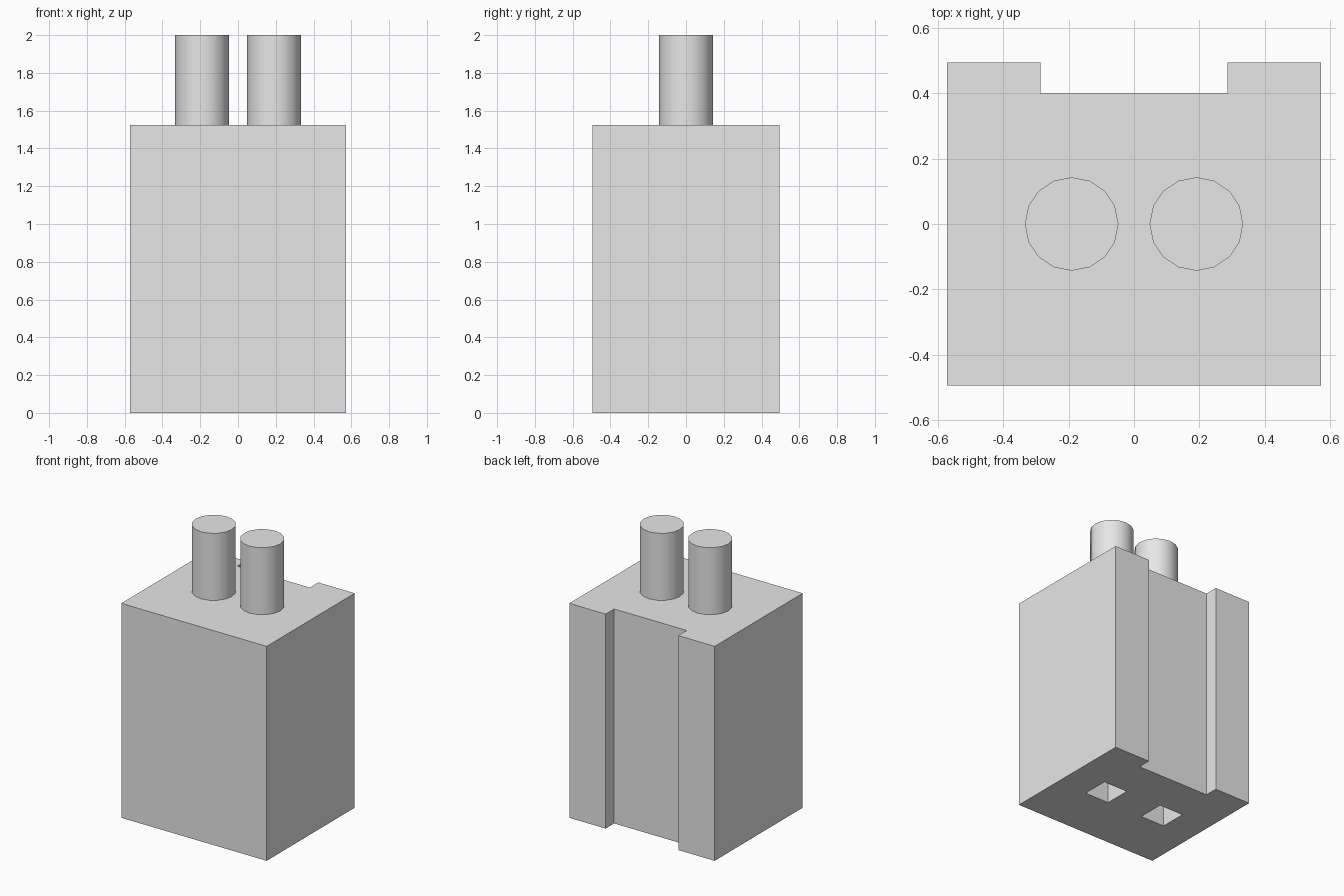
import bpy
import bmesh
from math import radians

if "Cube" in bpy.data.objects:
    bpy.data.objects.remove(bpy.data.objects["Cube"])

UNIT = 2 / 21
HALF_W, HALF_D, HEIGHT = 6 * UNIT, 0.494, 16 * UNIT
NOTCH_W, NOTCH_Y = 3 * UNIT, HALF_D - UNIT
PEG_X, PEG_R, PEG_H = 2 * UNIT, 1.5 * UNIT, 5 * UNIT
SOCKET_X, SOCKET_SIZE, SOCKET_DEPTH = 2.5 * UNIT, 2 * UNIT, 5 * UNIT

grey = bpy.data.materials.new("light_grey")
grey.use_nodes = True
grey.diffuse_color = (0.8, 0.8, 0.8, 1)
bsdf = next(n for n in grey.node_tree.nodes if n.type == "BSDF_PRINCIPLED")
bsdf.inputs["Base Color"].default_value = (0.8, 0.8, 0.8, 1)


def extrude_profile(name, points, height):
    """Raise a flat outline from the ground into a prism."""
    bm = bmesh.new()
    face = bm.faces.new([bm.verts.new((x, y, 0)) for x, y in points])
    top = bmesh.ops.extrude_face_region(bm, geom=[face])["geom"]
    verts = [v for v in top if isinstance(v, bmesh.types.BMVert)]
    bmesh.ops.translate(bm, verts=verts, vec=(0, 0, height))
    bmesh.ops.recalc_face_normals(bm, faces=bm.faces)
    mesh = bpy.data.meshes.new(name)
    bm.to_mesh(mesh)
    bm.free()
    obj = bpy.data.objects.new(name, mesh)
    bpy.context.collection.objects.link(obj)
    return obj


# Body block with a full-height channel in the back
half = [(HALF_W, -HALF_D), (HALF_W, HALF_D), (NOTCH_W, HALF_D), (NOTCH_W, NOTCH_Y)]
body = extrude_profile("body", half + [(-x, y) for x, y in reversed(half)], HEIGHT)
body.data.materials.append(grey)

for side, name in ((1, "left"), (-1, "right")):
    # Square socket in the underside
    bpy.ops.mesh.primitive_cube_add(size=1, location=(side * SOCKET_X, 0, 0))
    cutter = bpy.context.object
    cutter.name = name + "_socket_cutter"
    cutter.scale = (SOCKET_SIZE, SOCKET_SIZE, 2 * SOCKET_DEPTH)
    cutter.hide_render = True
    cut = body.modifiers.new(name + "_socket", "BOOLEAN")
    cut.operation = "DIFFERENCE"
    cut.solver = "EXACT"
    cut.object = cutter
    bpy.context.view_layer.objects.active = body
    bpy.ops.object.modifier_apply(modifier=cut.name)
    bpy.data.objects.remove(cutter)

    # Round peg on top
    bpy.ops.mesh.primitive_cylinder_add(
        vertices=16, radius=PEG_R, depth=PEG_H,
        location=(side * PEG_X, 0, HEIGHT + PEG_H / 2))
    peg = bpy.context.object
    peg.name = name + "_peg"
    peg.data.materials.append(grey)
    bpy.ops.object.shade_smooth_by_angle(angle=radians(30))
